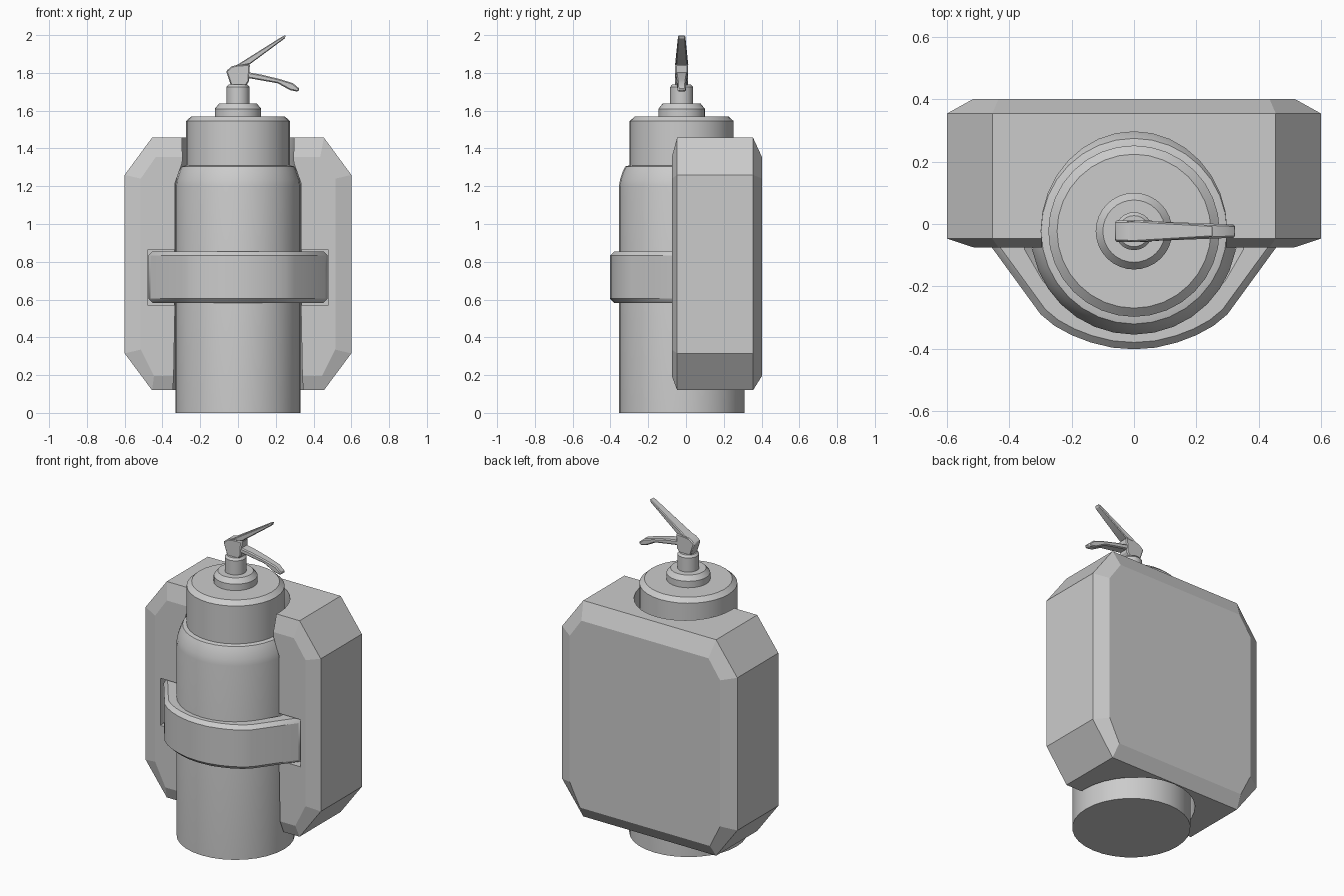
import bpy, bmesh, math

if "Cube" in bpy.data.objects:
    bpy.data.objects.remove(bpy.data.objects["Cube"])

CY = -0.023  # depth of the cylinder axis


def finish(name, bm, smooth=None):
    bmesh.ops.remove_doubles(bm, verts=bm.verts, dist=1e-5)
    bmesh.ops.recalc_face_normals(bm, faces=bm.faces)
    me = bpy.data.meshes.new(name)
    bm.to_mesh(me)
    bm.free()
    ob = bpy.data.objects.new(name, me)
    bpy.context.collection.objects.link(ob)
    if smooth:
        bpy.ops.object.select_all(action='DESELECT')
        ob.select_set(True)
        bpy.context.view_layer.objects.active = ob
        bpy.ops.object.shade_smooth_by_angle(angle=math.radians(smooth))
    return ob


def loft(bm, rings):
    vs = [[bm.verts.new(p) for p in r] for r in rings]
    n = len(vs[0])
    for a, b in zip(vs, vs[1:]):
        for i in range(n):
            j = (i + 1) % n
            bm.faces.new((a[i], a[j], b[j], b[i]))
    bm.faces.new(vs[0])
    bm.faces.new(vs[-1])


def lathe(name, profile, n=32, sy=1.0, smooth=25):
    bm = bmesh.new()
    loft(bm, [[(r * math.cos(2 * math.pi * i / n),
                CY + sy * r * math.sin(2 * math.pi * i / n), z)
               for i in range(n)] for r, z in profile])
    return finish(name, bm, smooth)


def side_prism(name, pts, width):
    """Front-view outline given thickness along y; width(x) is half thickness."""
    bm = bmesh.new()
    loft(bm, [[(x, CY + s * width(x), z) for x, z in pts] for s in (-1, 1)])
    ob = finish(name, bm, 30)
    add_bevel(ob, 0.006)
    return ob


def add_bevel(ob, w, segs=1):
    m = ob.modifiers.new("bevel", 'BEVEL')
    m.width, m.segments = w, segs
    m.limit_method, m.angle_limit = 'ANGLE', math.radians(35)


# Pressure tank, neck cap, collar and valve stem
lathe("tank", [(0.332, 0), (0.332, 1.2), (0.326, 1.235), (0.311, 1.28),
               (0.298, 1.305), (0.27, 1.312)])
lathe("neck_cap", [(0.275, 1.29), (0.275, 1.545), (0.247, 1.57)])
lathe("collar", [(0.123, 1.56), (0.123, 1.61), (0.10, 1.638)])
lathe("valve_stem", [(0.061, 1.63), (0.061, 1.725), (0.05, 1.738)], n=24)

# Valve head and the two levers
side_prism("valve_head", [(-0.063, 1.81), (-0.032, 1.836), (0.0, 1.842),
                          (0.063, 1.846), (0.058, 1.755), (0.042, 1.732),
                          (-0.037, 1.732)], lambda x: 0.034)
taper = lambda x: 0.034 - 0.06 * max(x, 0)
side_prism("upper_lever", [(-0.032, 1.832), (0.0, 1.845), (0.235, 1.993),
                           (0.254, 2.0), (0.247, 1.982), (0.063, 1.846)], taper)
side_prism("lower_lever", [(0.04, 1.806), (0.127, 1.79), (0.222, 1.767),
                           (0.29, 1.746), (0.328, 1.714), (0.317, 1.70),
                           (0.275, 1.709), (0.21, 1.745), (0.04, 1.775)],
           lambda x: 0.034 - 0.04 * x)


# Backing block: chamfered octagon with bevelled front and back
def octagon(y, half):
    return ([(x, y, z) for x, z in half]
            + [(-x, y, z) for x, z in reversed(half)])


outer = [(0.455, 1.457), (0.6, 1.26), (0.6, 0.315), (0.455, 0.12)]
inset = [(0.435, 1.355), (0.515, 1.24), (0.515, 0.335), (0.445, 0.195)]
bm = bmesh.new()
loft(bm, [octagon(-0.075, inset), octagon(-0.047, outer),
          octagon(0.355, outer), octagon(0.402, inset)])
block = finish("backing_block", bm)

# Pocket for the tank and slot for the strap
pocket = lathe("pocket_cutter", [(0.347, -0.2), (0.347, 0.12), (0.338, 0.6),
                                 (0.337, 1.22), (0.30, 1.325), (0.295, 1.7)],
               sy=1.07)
bm = bmesh.new()
loft(bm, [[(-0.48, y, 0.57), (0.48, y, 0.57), (0.48, y, 0.862),
           (-0.48, y, 0.862)] for y in (-0.2, 0.0)])
slot = finish("slot_cutter", bm)
for cutter in (pocket, slot):
    m = block.modifiers.new("cut", 'BOOLEAN')
    m.operation, m.solver, m.object = 'DIFFERENCE', 'EXACT', cutter
    cutter.hide_render = True
    cutter.hide_set(True)

# Strap across the front of the tank
out = [(0.475, 0.005), (0.475, -0.05), (0.30, -0.29), (0.255, -0.327),
       (0.2, -0.357), (0.14, -0.38), (0.07, -0.397), (0, -0.402)]
inn = [(0.33, 0.005), (0.33, -0.075), (0.275, -0.17), (0.15, -0.28), (0, -0.325)]
mirror = lambda pts: [(-x, y) for x, y in pts]
outline = out + mirror(out[:-1])[::-1] + mirror(inn) + inn[:-1][::-1]
bm = bmesh.new()
loft(bm, [[(x, y, z) for x, y in outline] for z in (0.583, 0.855)])
strap = finish("strap", bm, 30)
add_bevel(strap, 0.022)
